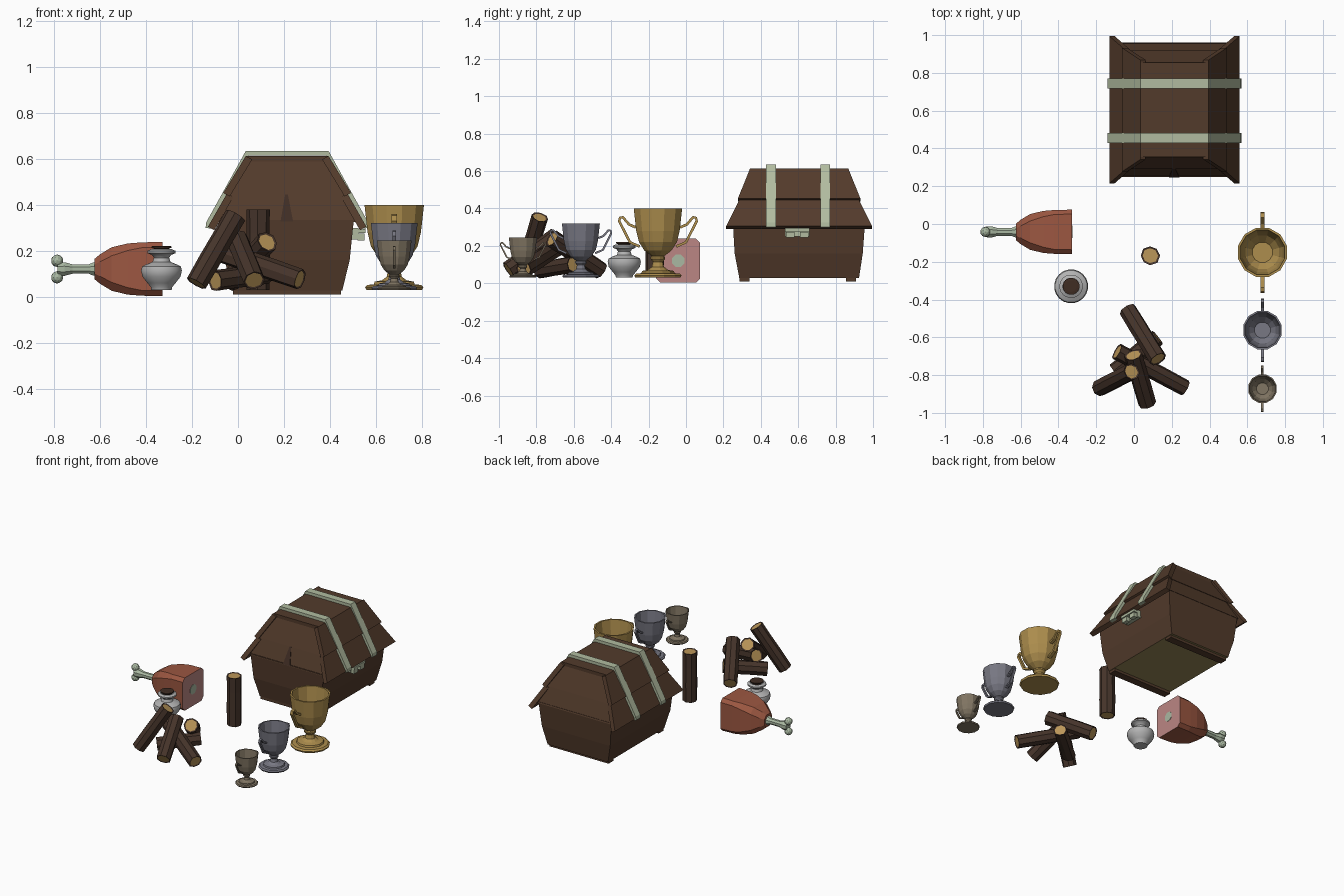
import bpy, bmesh, math, random
from mathutils import Vector

if "Cube" in bpy.data.objects:
    bpy.data.objects.remove(bpy.data.objects["Cube"])
random.seed(4)


def mat(name, r, g, b):
    m = bpy.data.materials.new(name)
    m.diffuse_color = (r, g, b, 1)
    m.use_nodes = True
    m.node_tree.nodes["Principled BSDF"].inputs["Base Color"].default_value = m.diffuse_color
    return m


WOOD = mat("dark_wood", .085, .043, .024)
SHADE = mat("wood_shadow", .05, .026, .017)
BASE = mat("olive_wood", .3, .24, .09)
BARK = mat("bark", .06, .034, .023)
CUT = mat("cut_wood", .5, .31, .1)
GOLD = mat("gold", .42, .27, .075)
SILVER = mat("silver", .19, .19, .23)
BRONZE = mat("bronze", .22, .18, .125)
MEAT = mat("meat", .33, .095, .053)
PINK = mat("cut_meat", .5, .24, .23)
BONE = mat("bone", .4, .48, .36)
TRIM = mat("pale_trim", .44, .5, .35)
STONE = mat("pale_grey", .45, .45, .45)


def finish(name, bm, mats):
    bmesh.ops.remove_doubles(bm, verts=bm.verts, dist=1e-5)
    bmesh.ops.recalc_face_normals(bm, faces=bm.faces)
    me = bpy.data.meshes.new(name)
    bm.to_mesh(me)
    bm.free()
    ob = bpy.data.objects.new(name, me)
    bpy.context.collection.objects.link(ob)
    for m in mats:
        me.materials.append(m)
    return ob


def loft(name, rings, mats, cap=(0, 0)):
    """Skin a list of rings; cap gives material slots of first and last face."""
    bm = bmesh.new()
    vs = [[bm.verts.new(p) for p in r] for r in rings]
    n = len(rings[0])
    for a, b in zip(vs, vs[1:]):
        for i in range(n):
            j = (i + 1) % n
            bm.faces.new((a[i], a[j], b[j], b[i]))
    bm.faces.new(vs[0]).material_index = cap[0]
    bm.faces.new(vs[-1]).material_index = cap[1]
    return finish(name, bm, mats)


def lathe(name, prof, n, loc, mats, cap=(0, 0)):
    rings = [[(loc[0] + r * math.cos(math.tau * (i + .5) / n),
               loc[1] + r * math.sin(math.tau * (i + .5) / n), loc[2] + z)
              for i in range(n)] for r, z in prof]
    return loft(name, rings, mats, cap)


def strip(name, pts, thick, put, half, m):
    """Flat bar following a 2D path; put(u, v, w) maps to 3D."""
    P = [Vector(p) for p in pts]
    rings = []
    for i, p in enumerate(P):
        d = (P[min(i + 1, len(P) - 1)] - P[max(i - 1, 0)]).normalized()
        q = p + Vector((d.y, -d.x)) * thick
        rings.append([put(p.x, p.y, -half), put(p.x, p.y, half),
                      put(q.x, q.y, half), put(q.x, q.y, -half)])
    return loft(name, rings, [m])


def rect(hx, y0, y1, z):
    return [(CX - hx, y0, z), (CX + hx, y0, z), (CX + hx, y1, z), (CX - hx, y1, z)]


def box(name, x0, x1, y0, y1, z0, z1, m):
    return loft(name, [[(x0, y0, z), (x1, y0, z), (x1, y1, z), (x0, y1, z)]
                       for z in (z0, z1)], [m])


def slab(name, quad, inward, m):
    off = Vector(inward)
    return loft(name, [quad, [Vector(q) + off for q in quad]], [m])


# chest body, feet and lid core
CX, CY = .214, .605
loft("chest_body", [rect(.24, .285, .925, .028), rect(.272, .26, .945, .16),
                    rect(.29, .25, .958, .335)], [WOOD, BASE], (1, 0))
for y in (.285, .855):
    box("chest_foot", CX - .235, CX + .235, y, y + .055, .01, .035, WOOD)
loft("lid_lower_gable", [rect(.315, .25, .96, .325), rect(.25, .30, .91, .455)], [WOOD])
loft("lid_upper_gable", [rect(.245, .292, .918, .445), rect(.155, .36, .85, .6)], [WOOD])

# lid planks, the upper pair lapping over the lower pair
for s in (-1, 1):
    for name, x0, z0, h0, x1, z1, h1 in (("lid_lower_plank", .345, .305, .39, .262, .45, .318),
                                         ("lid_upper_plank", .278, .452, .328, .18, .613, .263)):
        slab(name, [(CX + s * x0, CY - h0, z0), (CX + s * x0, CY + h0, z0),
                    (CX + s * x1, CY + h1, z1), (CX + s * x1, CY - h1, z1)],
             (-s * .028, 0, -.015), WOOD)
box("lid_top_plank", CX - .18, CX + .18, CY - .25, CY + .25, .585, .613, WOOD)

# crack in the front gable
slab("gable_crack", [(.185, .246, .328), (.24, .246, .328), (.216, .296, .45), (.206, .296, .45)],
     (0, .012, 0), SHADE)

# metal bands over the lid
for y in (.455, .744):
    strip("lid_band", [(CX - .355, .30), (CX - .352, .325), (CX - .18, .635), (CX + .18, .635),
                       (CX + .352, .325), (CX + .355, .30)], .024,
          lambda u, v, w, y=y: (u, y + w, v), .026, TRIM)

# latch on the right side
box("latch_plate", .49, .525, .53, .66, .25, .30, TRIM)
for y in (.535, .61):
    box("latch_lug", .52, .55, y, y + .045, .245, .275, TRIM)
box("latch_bar", .52, .555, .53, .66, .278, .295, TRIM)


# logs: bark prism with recessed light cut ends
def log(name, a, b, r=.047, n=8):
    a, b = Vector(a), Vector(b)
    d = (b - a).normalized()
    u = d.orthogonal().normalized()
    v = d.cross(u)
    k = [random.uniform(.94, 1.08) for _ in range(n)]

    def ring(t, f):
        c = a.lerp(b, t)
        return [c + (u * math.cos(math.tau * i / n) + v * math.sin(math.tau * i / n)) * r * f * k[i]
                for i in range(n)]
    loft(name, [ring(.01, .8), ring(0, .97), ring(.35, 1), ring(.7, .97), ring(1, 1),
                ring(.99, .8)], [BARK, CUT], (1, 1))


log("standing_log", (.085, -.167, .03), (.085, -.167, .38), .051)
for a, b in (((-.183, -.87, .06), (-.013, -.782, .355)),
             ((.07, -.95, .07), (-.005, -.692, .25)),
             ((.27, -.868, .075), (-.09, -.675, .2)),
             ((-.032, -.455, .068), (.128, -.715, .24)),
             ((.125, -.6, .1), (-.1, -.78, .07))):
    log("pile_log", a, b)


# goblets
def goblet(name, y, s, m):
    x, n = .68, 12
    prof = [(.125, 0), (.131, .012), (.12, .022), (.092, .024), (.088, .036), (.055, .042),
            (.034, .058), (.028, .085), (.04, .1), (.04, .11), (.034, .115), (.075, .145),
            (.105, .19), (.12, .25), (.134, .37), (.122, .37), (.109, .25), (.092, .19), (.055, .15)]
    lathe(name, [(r * s, z * s) for r, z in prof], n, (x, y, .03), [m])
    for d in (-1, 1):
        strip(name + "_handle", [(.115, .275), (.15, .29), (.185, .33), (.208, .325), (.214, .30),
                                 (.155, .185), (.10, .16)], .014,
              lambda u, v, w: (x + w, y + d * u * s, .03 + v * s), .011 * s, m)


goblet("gold_goblet", -.15, 1, GOLD)
goblet("silver_goblet", -.562, .785, SILVER)
goblet("bronze_goblet", -.872, .58, BRONZE)

# vase with stopper
vase = lathe("vase", [(.045, 0), (.047, .012), (.062, .03), (.084, .058), (.09, .085), (.085, .102),
                      (.065, .112), (.04, .122), (.034, .14), (.042, .152), (.062, .16), (.062, .17),
                      (.045, .178), (.034, .172)], 20, (-.333, -.33, .03), [STONE])
bpy.context.view_layer.objects.active = vase
vase.select_set(True)
bpy.ops.object.shade_smooth_by_angle(angle=math.radians(40))
lathe("stopper", [(.03, .165), (.034, .18), (.045, .183), (.045, .19), (.03, .192)], 12,
      (-.333, -.33, .03), [SHADE])

# meat joint: chamfered-square sections along x
MY, MZ = -.042, .121


def section(x, h):
    c = h * .8
    return [(x, MY + p, MZ + q) for p, q in ((h, c), (c, h), (-c, h), (-h, c),
                                             (-h, -c), (-c, -h), (c, -h), (h, -c))]


def oct_ring(x, h):
    return [(x, MY + h * math.cos(math.tau * (i + .5) / 8),
             MZ + h * math.sin(math.tau * (i + .5) / 8)) for i in range(8)]


def blend(x, h, t):
    return [Vector(a).lerp(Vector(b), t) for a, b in zip(section(x, h), oct_ring(x, h * 1.05))]


loft("meat", [blend(-.625, .045, .9), blend(-.60, .066, .8), blend(-.55, .096, .5),
              blend(-.48, .112, .2), section(-.42, .116), section(-.328, .118)], [MEAT, PINK], (0, 1))
loft("bone_in_cut", [oct_ring(-.34, .036), oct_ring(-.326, .036)], [BONE])

# bone shaft with two knobs
loft("bone_shaft", [oct_ring(x, r) for x, r in ((-.60, .036), (-.632, .03), (-.65, .022), (-.72, .022),
                                               (-.755, .032), (-.785, .03))], [BONE])
for s in (-1, 1):
    bm = bmesh.new()
    bmesh.ops.create_icosphere(bm, subdivisions=2, radius=.027)
    bmesh.ops.translate(bm, verts=bm.verts, vec=(-.787, MY, MZ + s * .036))
    finish("bone_knob", bm, [BONE])
